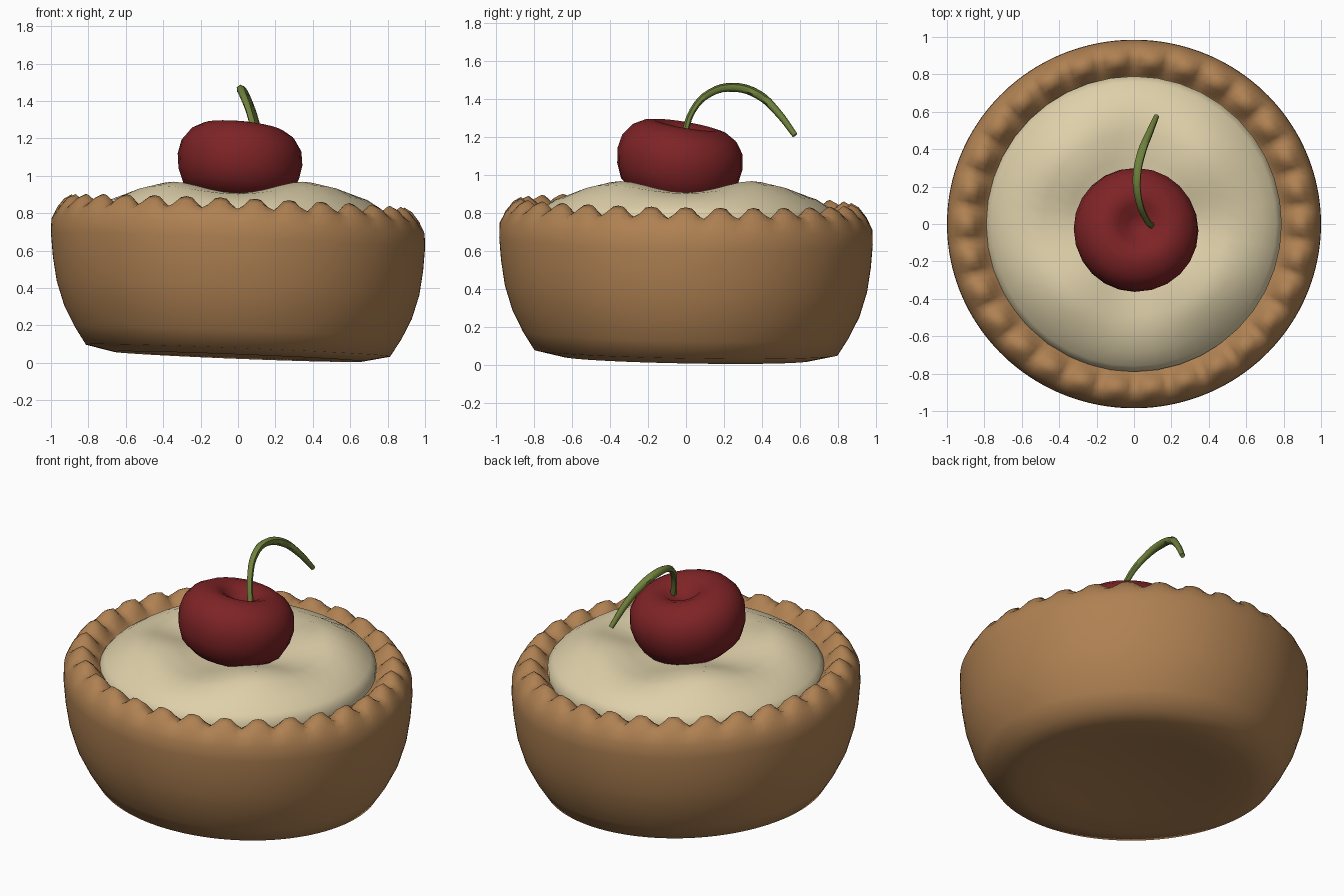
import bpy, bmesh
from math import sin, cos, pi, radians
from mathutils import Vector

if "Cube" in bpy.data.objects:
    bpy.data.objects.remove(bpy.data.objects["Cube"])


def material(name, rgb):
    m = bpy.data.materials.new(name)
    m.diffuse_color = (*rgb, 1)
    m.use_nodes = True
    m.node_tree.nodes["Principled BSDF"].inputs["Base Color"].default_value = m.diffuse_color
    return m


def smooth(ob, angle):
    bpy.ops.object.select_all(action='DESELECT')
    ob.select_set(True)
    bpy.context.view_layer.objects.active = ob
    bpy.ops.object.shade_smooth_by_angle(angle=radians(angle))


def lathe(name, profile, segments, mat, shape=lambda r, z, a, k: (r, z), angle=60):
    """Spin (radius, height, wave) points; shape() adjusts them per angle."""
    bm = bmesh.new()
    rings = []
    for r, z, k in profile:
        ring = []
        for i in range(segments):
            a = 2 * pi * i / segments
            rr, zz = shape(r, z, a, k)
            ring.append(bm.verts.new((rr * cos(a), rr * sin(a), zz)))
        rings.append(ring)
    for lo, hi in zip(rings, rings[1:]):
        for i in range(segments):
            j = (i + 1) % segments
            bm.faces.new((lo[i], lo[j], hi[j], hi[i]))
    bmesh.ops.remove_doubles(bm, verts=bm.verts, dist=1e-5)
    bmesh.ops.recalc_face_normals(bm, faces=bm.faces)
    me = bpy.data.meshes.new(name)
    bm.to_mesh(me)
    bm.free()
    ob = bpy.data.objects.new(name, me)
    bpy.context.collection.objects.link(ob)
    me.materials.append(mat)
    smooth(ob, angle)
    return ob


# Pastry shell: crimped rim, sunken on one side, hollowed underneath
def crimp(r, z, a, k):
    z += k * (cos(30 * a) - .2 * cos(60 * a))
    return r, z - 0.04 * r * cos(a) - 0.018 * r * sin(a)


shell = [(0, .09, 0), (.25, .08, 0), (.48, .052, 0), (.66, .033, 0),
         (.805, .065, 0), (.865, .16, 0), (.92, .27, 0), (.96, .40, 0),
         (.98, .53, 0), (.99, .65, 0), (.988, .73, 0), (.958, .79, .004),
         (.92, .828, .018), (.88, .84, .031), (.84, .815, .022),
         (.805, .78, .006), (.775, .75, 0), (.72, .72, 0)]
crust = lathe("crust", shell, 180, material("pastry", (.43, .22, .085)), crimp, 80)
crust.scale = (1.01, .995, 1)


# Cream filling with four soft swells on the diagonals
def swell(r, z, a, k):
    return r, z - k * cos(4 * a)


cream = [(.79, .74, 0), (.79, .79, 0), (.76, .825, 0), (.69, .877, .006),
         (.59, .925, .022), (.49, .938, .03), (.35, .915, .022),
         (.2, .882, .006), (0, .868, 0)]
lathe("cream_filling", cream, 40, material("cream", (.73, .63, .40)), swell)

# Cherry with a dimple, leaning back and right
fruit = [(0, -.21, 0), (.12, -.205, 0), (.22, -.18, 0), (.29, -.125, 0),
         (.323, -.05, 0), (.335, .03, 0), (.322, .105, 0), (.28, .165, 0),
         (.22, .2, 0), (.165, .21, 0), (.11, .19, 0), (.06, .15, 0),
         (0, .13, 0)]
cherry = lathe("cherry", fruit, 24, material("cherry_red", (.21, .017, .019)))
cherry.location = (.008, -.036, 1.058)
cherry.rotation_mode = 'QUATERNION'
cherry.rotation_quaternion = Vector((.1, .17, 1)).to_track_quat('Z', 'Y')

# Curved stem
path = [(.1, -.015, 1.18, .85), (.06, .035, 1.34, .85), (.025, .13, 1.435, 1),
        (.015, .25, 1.463, 1.2), (.04, .38, 1.425, 1.2),
        (.08, .48, 1.335, 1), (.12, .575, 1.21, .75)]
cu = bpy.data.curves.new("stem", 'CURVE')
cu.dimensions = '3D'
cu.bevel_depth = .02
cu.bevel_resolution = 1
cu.resolution_u = 4
cu.use_fill_caps = True
sp = cu.splines.new('BEZIER')
sp.bezier_points.add(len(path) - 1)
for p, (x, y, z, r) in zip(sp.bezier_points, path):
    p.co = (x, y, z)
    p.radius = r
    p.handle_left_type = p.handle_right_type = 'AUTO'
cu.materials.append(material("stem_green", (.16, .22, .045)))
stem = bpy.data.objects.new("stem", cu)
bpy.context.collection.objects.link(stem)
bpy.ops.object.select_all(action='DESELECT')
stem.select_set(True)
bpy.context.view_layer.objects.active = stem
bpy.ops.object.convert(target='MESH')
smooth(bpy.context.view_layer.objects.active, 60)
